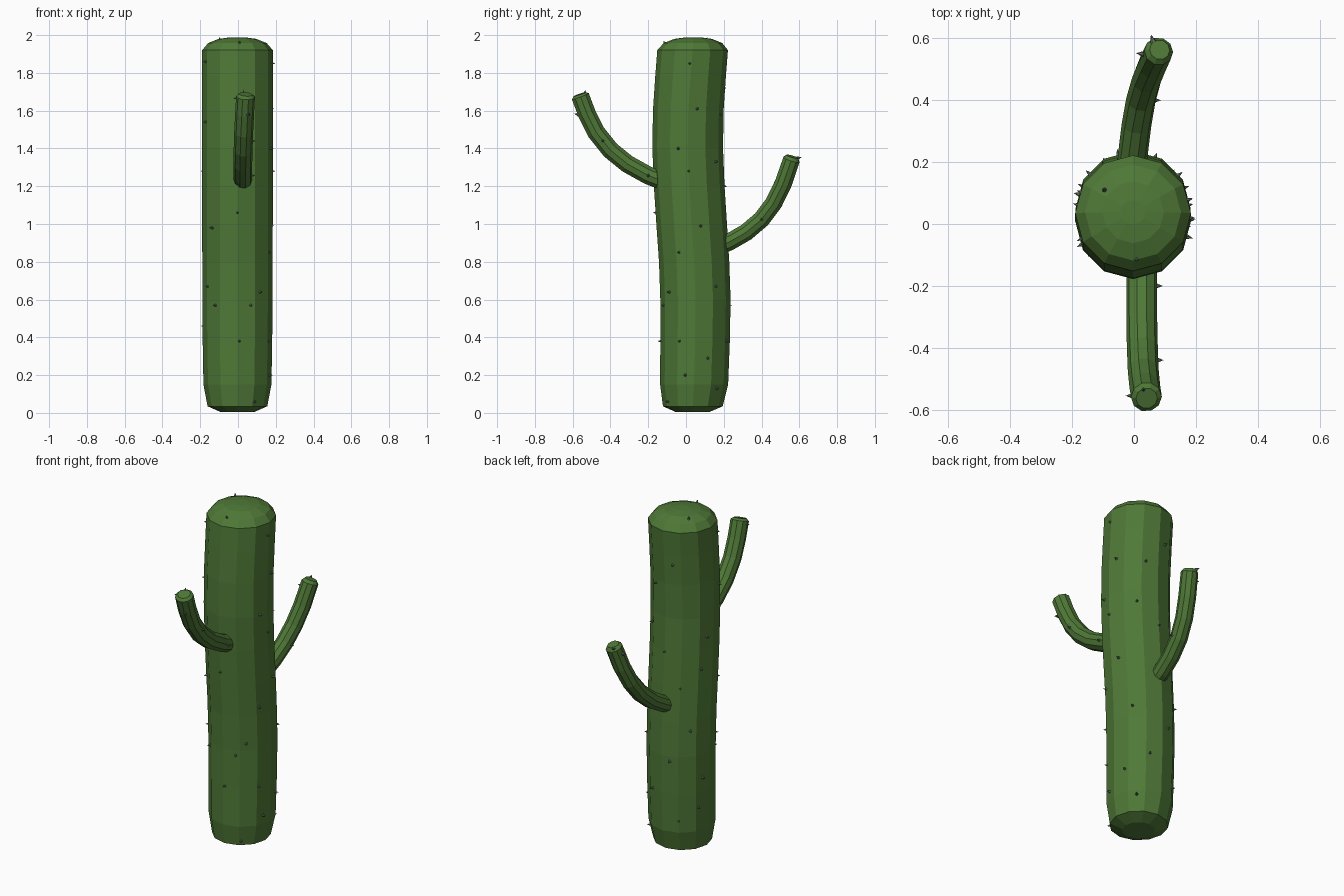
import bpy, bmesh, math
from mathutils import Vector


def material(name, rgb):
    m = bpy.data.materials.new(name)
    m.diffuse_color = (*rgb, 1)
    return m


GREEN = material("cactus green", (0.078, 0.190, 0.038))
GREY = material("spine grey", (0.13, 0.17, 0.13))


def finish(bm, name, mat):
    bmesh.ops.recalc_face_normals(bm, faces=bm.faces[:])
    me = bpy.data.meshes.new(name)
    bm.to_mesh(me)
    bm.free()
    me.materials.append(mat)
    ob = bpy.data.objects.new(name, me)
    bpy.context.collection.objects.link(ob)
    return ob


def tube(name, rings, sides, upright=False):
    """Skin circles (x, y, z, radius) along a path and cap both ends."""
    bm = bmesh.new()
    pts = [Vector(r[:3]) for r in rings]
    loops = []
    for i, p in enumerate(pts):
        t = pts[min(i + 1, len(pts) - 1)] - pts[max(i - 1, 0)]
        t = Vector((0, 0, 1)) if upright else t.normalized()
        v = t.cross(Vector((1, 0, 0))).normalized()
        u = v.cross(t)
        r = rings[i][3]
        loops.append([bm.verts.new(p + r * (u * math.cos(a) + v * math.sin(a)))
                      for a in (2 * math.pi * k / sides for k in range(sides))])
    for a, b in zip(loops, loops[1:]):
        for k in range(sides):
            n = (k + 1) % sides
            bm.faces.new((a[k], a[n], b[n], b[k]))
    bm.faces.new(loops[0])
    bm.faces.new(loops[-1])
    return finish(bm, name, GREEN)


# Trunk: gently bent twelve-sided column with tapered foot and domed top
profile = [(0.005, 0.035, 0.09), (0.035, 0.036, 0.158), (0.15, 0.043, 0.18),
           (0.38, 0.048, 0.184), (0.60, 0.050, 0.186), (0.80, 0.043, 0.186),
           (1.00, 0.030, 0.187), (1.20, 0.017, 0.187), (1.40, 0.009, 0.187),
           (1.60, 0.012, 0.187), (1.78, 0.024, 0.187), (1.92, 0.035, 0.187),
           (1.958, 0.037, 0.155), (1.98, 0.038, 0.10), (1.988, 0.038, 0.04)]
CX = -0.003
tube("trunk", [(CX, y, z, r) for z, y, r in profile], 12, upright=True)

# Arms: thin curved tubes with slightly rounded tips
tube("front_arm", [(0.025, -0.09, 1.215, 0.05), (0.025, -0.20, 1.257, 0.05),
                   (0.025, -0.31, 1.318, 0.05), (0.027, -0.40, 1.391, 0.05),
                   (0.03, -0.475, 1.485, 0.05), (0.035, -0.525, 1.585, 0.05),
                   (0.04, -0.559, 1.675, 0.05), (0.041, -0.563, 1.687, 0.035)], 10)
tube("back_arm", [(-0.01, 0.14, 0.87, 0.048), (-0.003, 0.23, 0.905, 0.048),
                  (0.008, 0.32, 0.957, 0.048), (0.022, 0.40, 1.025, 0.048),
                  (0.04, 0.465, 1.112, 0.048), (0.06, 0.515, 1.215, 0.048),
                  (0.08, 0.558, 1.34, 0.047), (0.083, 0.563, 1.357, 0.033)], 10)

# Spines: tiny cones pointing away from the surface
spines = bmesh.new()


def spine(p, d):
    p, d = Vector(p), Vector(d).normalized()
    q = Vector((0, 0, 1)).rotation_difference(d)
    m = q.to_matrix().to_4x4()
    m.translation = p + d * 0.006
    bmesh.ops.create_cone(spines, cap_ends=True, segments=6, radius1=0.0105,
                          radius2=0, depth=0.026, matrix=m)


def trunk_at(z):
    for (z0, y0, r0), (z1, y1, r1) in zip(profile, profile[1:]):
        if z0 <= z <= z1:
            f = (z - z0) / (z1 - z0)
            return y0 + f * (y1 - y0), r0 + f * (r1 - r0)


# Trunk spines as angle : heights
for ang, heights in {
        270: (1.06,), 223: (0.98,), 212: (0.67,), 230: (0.57,), 293: (0.57,),
        311: (0.64,), 273: (0.38,), 333: (0.38,), 304: (0.06,), 335: (0.85,),
        357: (1.85,), 15: (1.61, 0.99), 344: (1.40, 0.20), 0: (1.28,),
        52: (1.33,), 37: (0.67,), 23: (0.29,), 45: (0.13,), 205: (1.86, 1.54),
        165: (0.46, 1.28), 155: (0.29, 1.10), 67: (1.58, 0.38),
        90: (1.20,), 105: (0.57, 1.72), 120: (1.0, 0.22), 140: (0.75,)}.items():
    for z in heights:
        cy, r = trunk_at(z)
        a = math.radians(ang)
        d = Vector((math.cos(a), math.sin(a), 0))
        spine(Vector((CX, cy, z)) + d * r * 0.975, d)

# Spines on the dome and arms: position, direction
for p, d in [((-0.095, 0.11, 1.972), (-0.2, 0.2, 1)),
             ((0.008, -0.112, 1.955), (0, -0.5, 1)),
             ((0.03, -0.535, 1.692), (0, 0.1, 1)),
             ((0.074, -0.20, 1.257), (1, 0, 0)),
             ((0.077, -0.44, 1.44), (1, 0, 0)),
             ((-0.008, -0.555, 1.665), (-1, 0, 0)),
             ((0.055, -0.575, 1.58), (0.3, -1, 0.3)),
             ((0.068, 0.40, 1.025), (1, 0, 0)),
             ((0.06, 0.595, 1.35), (-0.3, 1, 0.2)),
             ((0.025, 0.55, 1.31), (-1, 0.1, 0))]:
    spine(p, d)
finish(spines, "spines", GREY)
